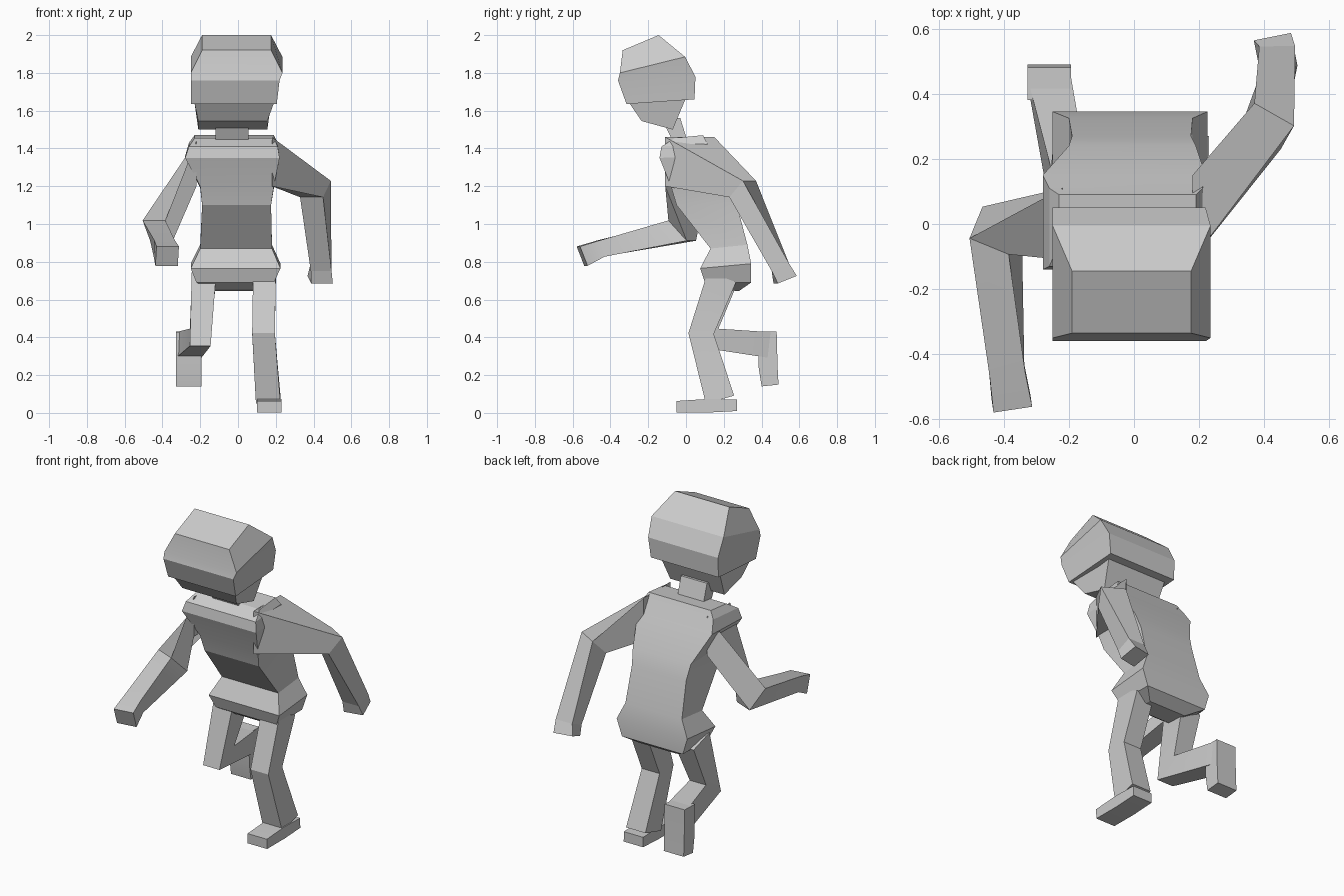
import bpy, bmesh
from mathutils import Vector

cube = bpy.data.objects.get("Cube")
if cube:
    bpy.data.objects.remove(cube, do_unlink=True)

grey = bpy.data.materials.new("plain grey")
grey.use_nodes = True
COLOUR = (0.6, 0.6, 0.6, 1)
grey.diffuse_color = COLOUR
grey.node_tree.nodes["Principled BSDF"].inputs["Base Color"].default_value = COLOUR
X, Z = Vector((1, 0, 0)), Vector((0, 0, 1))


def loft(name, rings):
    """Skin a stack of equal-sized rings and cap both ends."""
    bm = bmesh.new()
    loops = [[bm.verts.new(p) for p in ring] for ring in rings]
    n = len(loops[0])
    for a, b in zip(loops, loops[1:]):
        for i in range(n):
            j = (i + 1) % n
            bm.faces.new((a[i], a[j], b[j], b[i]))
    bm.faces.new(loops[0])
    bm.faces.new(loops[-1])
    bmesh.ops.recalc_face_normals(bm, faces=bm.faces)
    mesh = bpy.data.meshes.new(name)
    bm.to_mesh(mesh)
    bm.free()
    mesh.materials.append(grey)
    obj = bpy.data.objects.new(name, mesh)
    bpy.context.collection.objects.link(obj)
    bpy.ops.object.select_all(action='DESELECT')
    obj.select_set(True)
    bpy.context.view_layer.objects.active = obj
    bpy.ops.object.shade_smooth_by_angle(angle=0.3)
    return obj


def body(name, rows):
    """Rows: left and right x, front (y, z), back (y, z)."""
    loft(name, [[(x0, fy, fz), (x1, fy, fz), (x1, by, bz), (x0, by, bz)]
                for x0, x1, (fy, fz), (by, bz) in rows])


def limb(name, path, side=None, start=None):
    """Path: centre x, y, z, half width, half depth of each square section."""
    pts = [Vector(p[:3]) for p in path]
    dirs = [(b - a).normalized() for a, b in zip(pts, pts[1:])]
    rings = []
    for i, (c, p) in enumerate(zip(pts, path)):
        axis = (dirs[max(i - 1, 0)] + dirs[min(i, len(dirs) - 1)]).normalized()
        if i == 0 and start:
            axis = start
        u = side or axis.cross(Z).normalized()
        v = u.cross(axis).normalized()
        u, v = u * p[3], v * p[4]
        rings.append([c - u - v, c + u - v, c + u + v, c - u + v])
    loft(name, rings)


# Head: jaw below, wider cap above with a small overhang
body("jaw", [
    (-.21, .155, (-.235, 1.545), (-.07, 1.50)),
    (-.23, .19, (-.30, 1.64), (.03, 1.74)),
])
body("head_cap", [
    (-.25, .205, (-.315, 1.635), (.045, 1.66)),
    (-.25, .22, (-.36, 1.76), (.05, 1.78)),
    (-.25, .235, (-.35, 1.80), (-.005, 1.885)),
    (-.19, .175, (-.335, 1.92), (-.145, 2.0)),
])
body("neck", [
    (-.12, .055, (-.13, 1.56), (-.03, 1.56)),
    (-.12, .055, (-.05, 1.40), (.02, 1.40)),
])

# Torso: forward-leaning chest, slim waist, flared hips
body("torso", [
    (-.23, .19, (-.06, 1.455), (.09, 1.47)),
    (-.26, .21, (-.13, 1.41), (.11, 1.43)),
    (-.28, .22, (-.14, 1.35), (.15, 1.36)),
    (-.20, .19, (-.08, 1.20), (.24, 1.19)),
    (-.19, .175, (-.05, 1.10), (.27, 1.10)),
    (-.20, .18, (.13, .87), (.325, .89)),
    (-.25, .225, (.075, .765), (.345, .79)),
    (-.22, .19, (.10, .69), (.345, .69)),
    (-.13, .12, (.15, .655), (.28, .645)),
])

# Arms: one swings back, the other reaches forward
limb("left_arm", [
    (.18, .02, 1.33, .13, .13),
    (.41, .30, 1.185, .07, .06),
    (.44, .50, .77, .055, .05),
    (.435, .525, .705, .058, .055),
], start=X)
limb("right_arm", [
    (-.22, .0, 1.32, .11, .12),
    (-.425, -.02, .965, .065, .075),
    (-.39, -.45, .87, .055, .045),
    (-.375, -.55, .83, .06, .055),
], start=-X)

# Legs: one planted, the other kicked back
limb("left_leg", [
    (.14, .19, .72, .06, .08),
    (.135, .08, .42, .06, .067),
    (.16, .18, .07, .065, .078),
], side=X)
limb("left_foot", [
    (.165, .27, .04, .065, .03),
    (.165, .12, .038, .065, .036),
    (.165, -.05, .033, .065, .03),
], side=X)
limb("right_leg", [
    (-.18, .20, .72, .065, .08),
    (-.20, .10, .40, .055, .085),
    (-.26, .44, .36, .067, .068),
], side=X)
limb("right_foot", [
    (-.26, .43, .43, .067, .05),
    (-.26, .435, .24, .067, .05),
    (-.26, .445, .145, .067, .045),
], side=X)
